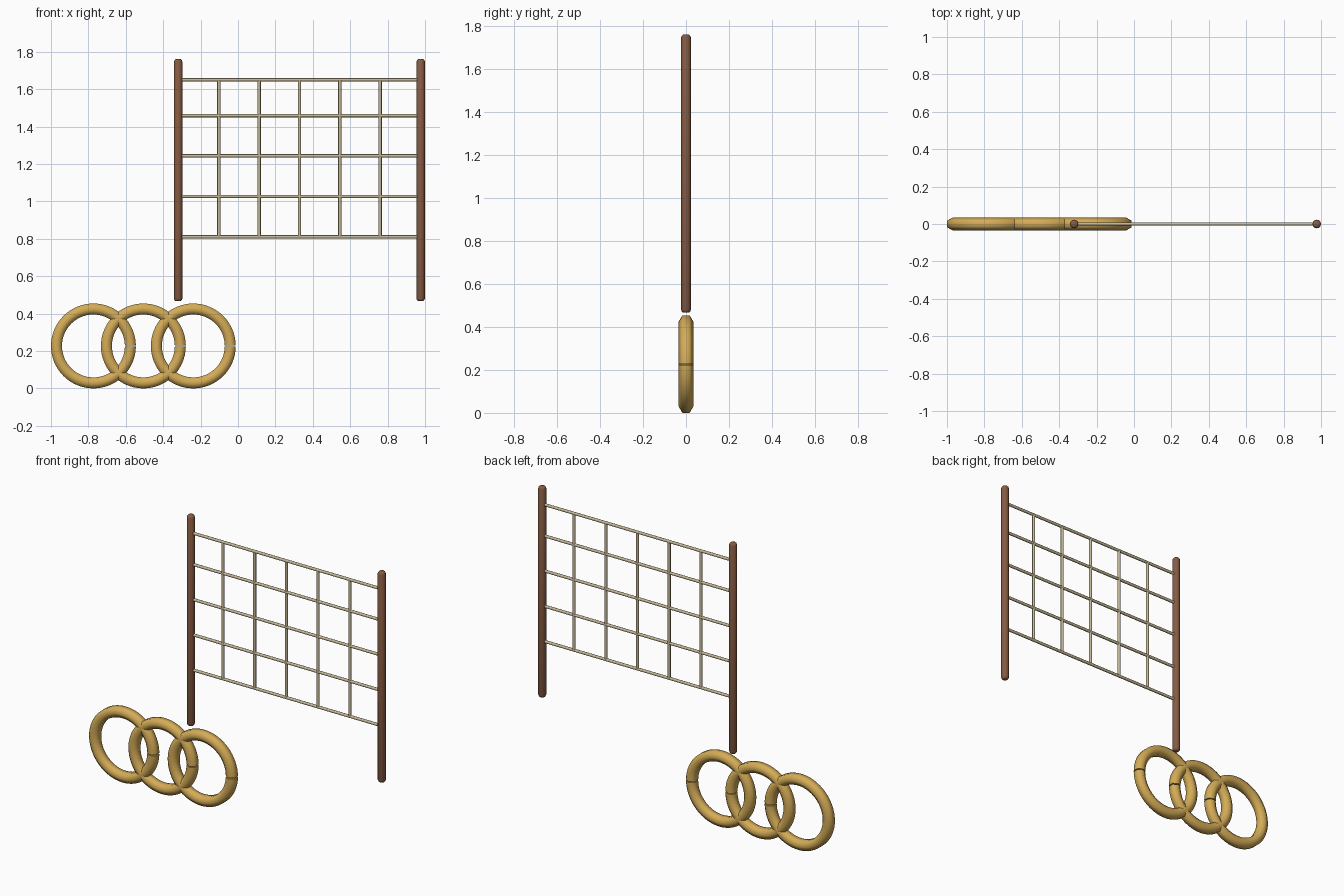
import bpy, bmesh, math
from mathutils import Vector

if "Cube" in bpy.data.objects:
    bpy.data.objects.remove(bpy.data.objects["Cube"])


def material(name, rgb):
    m = bpy.data.materials.new(name)
    m.diffuse_color = (*rgb, 1)
    m.use_nodes = True
    m.node_tree.nodes["Principled BSDF"].inputs["Base Color"].default_value = m.diffuse_color
    return m


WOOD = material("brown wood", (0.24, 0.105, 0.055))
ROPE = material("pale rope", (0.56, 0.48, 0.31))
GOLD = material("golden ring", (0.66, 0.41, 0.095))


def finish(name, bm, mat, angle):
    bmesh.ops.recalc_face_normals(bm, faces=bm.faces)
    me = bpy.data.meshes.new(name)
    bm.to_mesh(me)
    bm.free()
    me.materials.append(mat)
    ob = bpy.data.objects.new(name, me)
    bpy.context.collection.objects.link(ob)
    bpy.ops.object.select_all(action='DESELECT')
    bpy.context.view_layer.objects.active = ob
    ob.select_set(True)
    bpy.ops.object.shade_smooth_by_angle(angle=math.radians(angle))
    return ob


def skin(bm, sections):
    """Bridge a list of vertex loops and cap both ends."""
    for a, b in zip(sections, sections[1:]):
        n = len(a)
        for i in range(n):
            j = (i + 1) % n
            bm.faces.new((a[i], a[j], b[j], b[i]))
    bm.faces.new(sections[0])
    bm.faces.new(sections[-1])


def rod(name, start, end, profile, sides, mat):
    """Round rod; profile pairs are (inset from the ends, radius)."""
    start, end = Vector(start), Vector(end)
    axis = (end - start).normalized()
    u = Vector((0, 1, 0))
    v = axis.cross(u)
    rows = [(start + axis * d, r) for d, r in profile]
    rows += [(end - axis * d, r) for d, r in reversed(profile)]
    bm = bmesh.new()
    loops = []
    for c, r in rows:
        loops.append([bm.verts.new(c + r * (u * math.cos(t) + v * math.sin(t)))
                      for t in (math.tau * i / sides for i in range(sides))])
    skin(bm, loops)
    return finish(name, bm, mat, 50)


def ring(name, x, z, major, minor, steps=64, gap=0.015):
    """Hexagonal tube bent round, with a thin slit on the +x side."""
    bm = bmesh.new()
    loops = []
    for s in range(steps + 1):
        a = gap + (math.tau - 2 * gap) * s / steps
        loop = []
        for k in range(6):
            t = math.tau * k / 6
            r = major + minor * math.sin(t)
            loop.append(bm.verts.new((x + r * math.cos(a), minor * math.cos(t),
                                      z + r * math.sin(a))))
        loops.append(loop)
    skin(bm, loops)
    return finish(name, bm, GOLD, 65)


# Two posts with rounded ends
post_x = (-0.32, 0.977)
for x, side in zip(post_x, ("left", "right")):
    rod(side + "_post", (x, 0, 0.467), (x, 0, 1.76),
        [(0, 0.014), (0.005, 0.0195), (0.014, 0.023)], 12, WOOD)

# Net: horizontal and vertical ropes
rope_z = (0.81, 1.026, 1.243, 1.458, 1.65)
for i, z in enumerate(rope_z):
    rod(f"horizontal_rope_{i + 1}", (post_x[0], 0, z), (post_x[1], 0, z),
        [(0, 0.009)], 8, ROPE)
for i in range(5):
    x = -0.102 + 0.2155 * i
    rod(f"vertical_rope_{i + 1}", (x, 0, rope_z[0]), (x, 0, rope_z[-1]),
        [(0, 0.009)], 8, ROPE)

# Row of three overlapping rings
for i in range(3):
    ring(f"ring_{i + 1}", -0.773 + 0.267 * i, 0.227, 0.1975, 0.034)
